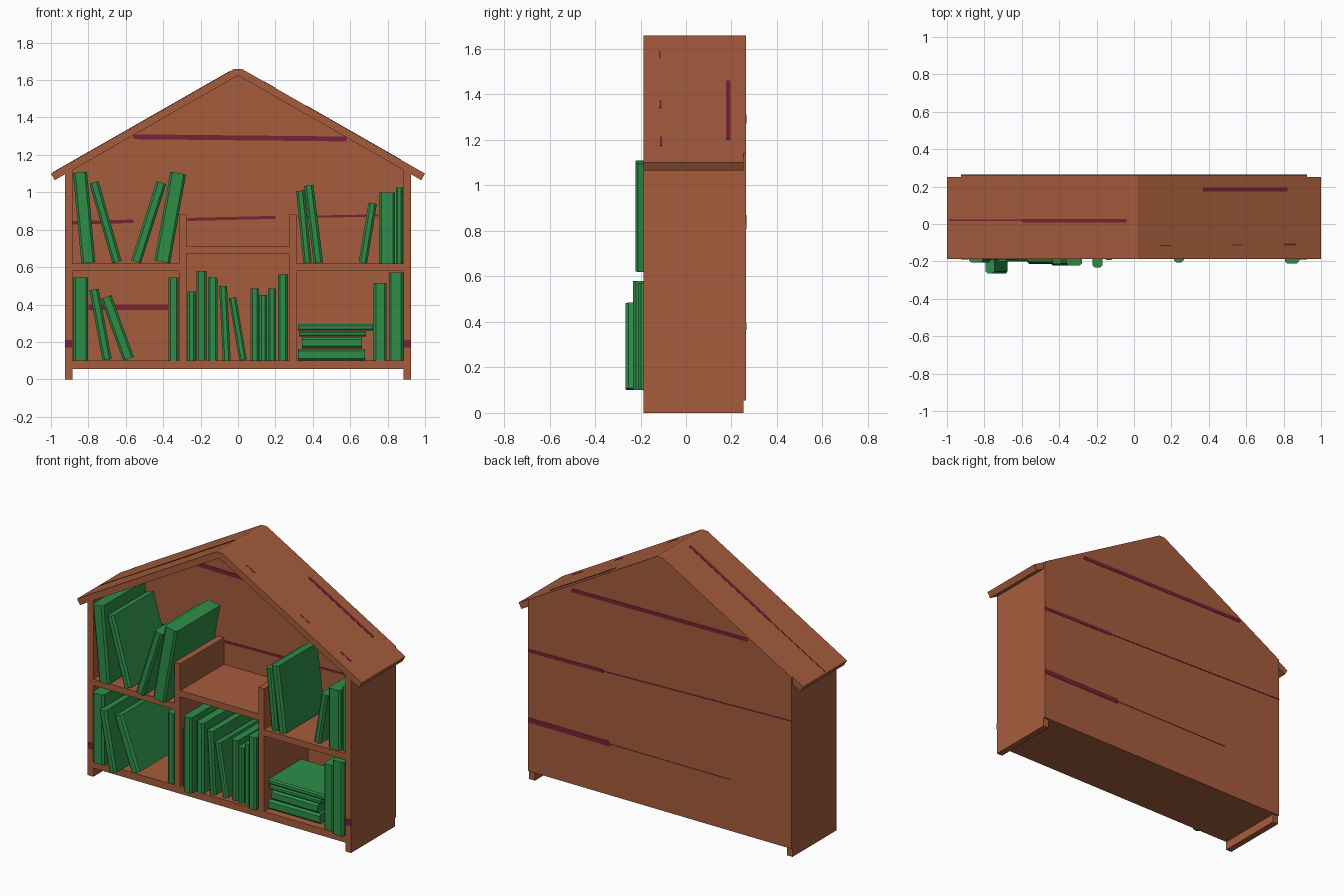
import bpy, bmesh, math
from mathutils import Vector


def material(name, rgb):
    m = bpy.data.materials.new(name)
    m.diffuse_color = (*rgb, 1)
    return m


WOOD = material("brown wood", (0.38, 0.108, 0.046))
BOOK = material("green book", (0.027, 0.27, 0.066))
SEAM = material("maroon seam", (0.187, 0.015, 0.033))

FRONT, BACK, PANEL = -0.187, 0.252, 0.263


def make(name, ring_a, ring_b, mat):
    """Closed solid between two matching outlines."""
    bm = bmesh.new()
    a = [bm.verts.new(p) for p in ring_a]
    b = [bm.verts.new(p) for p in ring_b]
    n = len(a)
    bm.faces.new(a)
    bm.faces.new(b[::-1])
    for i in range(n):
        bm.faces.new((a[i], b[i], b[(i + 1) % n], a[(i + 1) % n]))
    bmesh.ops.recalc_face_normals(bm, faces=bm.faces)
    me = bpy.data.meshes.new(name)
    bm.to_mesh(me)
    bm.free()
    me.materials.append(mat)
    ob = bpy.data.objects.new(name, me)
    bpy.context.collection.objects.link(ob)
    return ob


def prism(name, pts, y0=FRONT, y1=BACK, mat=WOOD):
    """Front outline (x, z) extruded in depth."""
    return make(name, [(x, y0, z) for x, z in pts], [(x, y1, z) for x, z in pts], mat)


def box(name, x0, x1, z0, z1, y0=FRONT, y1=BACK, mat=WOOD):
    return prism(name, [(x0, z0), (x1, z0), (x1, z1), (x0, z1)], y0, y1, mat)


def book(name, start, end, w, yf, yb=0.22):
    """Book with a chamfered spine, running from start to end in the front plane."""
    s, e = Vector((start[0], 0, start[1])), Vector((end[0], 0, end[1]))
    side = (e - s).normalized().cross(Vector((0, 1, 0))) * (w / 2)
    c = min(0.012, w * 0.25)
    k = 1 - 2 * c / w
    prof = [(-k, yf), (k, yf), (1, yf + c), (1, yb), (-1, yb), (-1, yf + c)]
    rings = [[p + side * u + Vector((0, y, 0)) for u, y in prof] for p in (s, e)]
    return make(name, *rings, BOOK)


def standing_book(name, floor, xb, xt, w, top, yf, yb=0.22):
    lift = w / 2 * abs(xt - xb) / math.hypot(xt - xb, top - floor)
    book(name, (xb, floor + lift), (xt, top - lift), w, yf, yb)


# Frame: side walls, dividers and shelves
for s, side in ((-1, "left"), (1, "right")):
    prism(side + "_wall", [(s * 0.885, 0), (s * 0.925, 0),
                           (s * 0.925, 1.097), (s * 0.885, 1.12)])
    box(side + "_divider", s * 0.275, s * 0.315, 0.10, 0.88)
    box(side + "_shelf", s * 0.315, s * 0.885, 0.58, 0.62)
    box(side + "_wall_seam", s * 0.885, s * 0.926, 0.17, 0.21, FRONT - 0.002, FRONT, SEAM)
box("middle_shelf", -0.275, 0.275, 0.67, 0.71)
box("bottom_shelf", -0.885, 0.885, 0.055, 0.10)

# Roof and back panel
prism("roof", [(0, 1.625), (0.98, 1.065), (1.0, 1.10), (0.02, 1.66),
               (-0.02, 1.66), (-1.0, 1.10), (-0.98, 1.065)])
prism("back_panel", [(-0.925, 0.055), (0.925, 0.055), (0.925, 1.143), (0.02, 1.66),
                     (-0.02, 1.66), (-0.925, 1.143)], BACK, PANEL)

# Painted seams on the panel, inside then outside: x0, z0, x1, z1, thickness
INSIDE = [(-0.56, 1.297, 0.58, 1.285, 0.026), (-0.885, 0.837, -0.56, 0.845, 0.018),
          (-0.27, 0.855, 0.2, 0.866, 0.016), (0.32, 0.868, 0.75, 0.876, 0.012),
          (-0.8, 0.385, -0.375, 0.385, 0.03)]
OUTSIDE = [(-0.62, 1.30, 0.62, 1.285, 0.024), (0.4, 0.83, 0.925, 0.82, 0.022),
           (-0.925, 0.866, 0.4, 0.83, 0.007), (0.35, 0.38, 0.925, 0.38, 0.032),
           (-0.5, 0.38, 0.35, 0.38, 0.004)]
for label, rows, y0, y1 in (("inner", INSIDE, BACK - 0.002, BACK),
                            ("outer", OUTSIDE, PANEL, PANEL + 0.002)):
    for i, (x0, z0, x1, z1, t) in enumerate(rows):
        h = t / 2
        prism(f"{label}_panel_seam_{i + 1}", [(x0, z0 - h), (x1, z1 - h),
                                              (x1, z1 + h), (x0, z0 + h)], y0, y1, SEAM)

# Painted seams on the roof slopes: x0, x1, y, thickness
for i, (x0, x1, y, t) in enumerate([(0.37, 0.82, 0.185, 0.02), (-0.6, -0.04, 0.018, 0.02),
                                    (-0.99, -0.6, 0.02, 0.007), (0.14, 0.2, -0.115, 0.007),
                                    (0.52, 0.58, -0.112, 0.007), (0.8, 0.87, -0.11, 0.01)]):
    za, zb = (1.66 - 0.5714 * (abs(x) - 0.02) for x in (x0, x1))
    prism(f"roof_seam_{i + 1}", [(x0, za), (x1, zb), (x1, zb + 0.002), (x0, za + 0.002)],
          y - t / 2, y + t / 2, SEAM)

# Standing books: bottom x, top x, width, top z, spine y
UPPER = [(-0.80, -0.845, 0.075, 1.11, -0.205), (-0.647, -0.77, 0.05, 1.06, -0.19),
         (-0.545, -0.41, 0.055, 1.06, -0.215), (-0.405, -0.32, 0.085, 1.11, -0.222),
         (0.372, 0.333, 0.045, 1.01, -0.17), (0.43, 0.378, 0.05, 1.04, -0.175),
         (0.668, 0.72, 0.045, 0.945, -0.165), (0.797, 0.797, 0.085, 1.0, -0.175),
         (0.863, 0.863, 0.038, 1.025, -0.165)]
LOWER = [(-0.842, -0.842, 0.08, 0.545, -0.205), (-0.70, -0.77, 0.05, 0.485, -0.265),
         (-0.585, -0.705, 0.06, 0.45, -0.20), (-0.345, -0.345, 0.055, 0.545, -0.18),
         (-0.248, -0.248, 0.045, 0.47, -0.175), (-0.195, -0.195, 0.055, 0.58, -0.232),
         (-0.135, -0.135, 0.052, 0.545, -0.192), (-0.06, -0.08, 0.042, 0.5, -0.175),
         (0.027, -0.03, 0.04, 0.44, -0.17), (0.09, 0.09, 0.045, 0.485, -0.165),
         (0.135, 0.135, 0.04, 0.45, -0.17), (0.182, 0.182, 0.045, 0.485, -0.17),
         (0.24, 0.24, 0.053, 0.56, -0.205), (0.76, 0.76, 0.07, 0.515, -0.18),
         (0.845, 0.845, 0.078, 0.57, -0.21)]
for label, floor, rows in (("upper", 0.62, UPPER), ("lower", 0.10, LOWER)):
    for i, (xb, xt, w, top, yf) in enumerate(rows):
        standing_book(f"{label}_book_{i + 1}", floor, xb, xt, w, top, yf)

# Stack of lying books: x0, x1, z0, z1
for i, (x0, x1, z0, z1) in enumerate([(0.32, 0.68, 0.10, 0.163), (0.342, 0.663, 0.165, 0.226),
                                      (0.326, 0.684, 0.228, 0.259), (0.32, 0.722, 0.26, 0.295)]):
    z = (z0 + z1) / 2
    book(f"stacked_book_{i + 1}", (x0, z), (x1, z), z1 - z0, -0.15, 0.18)
